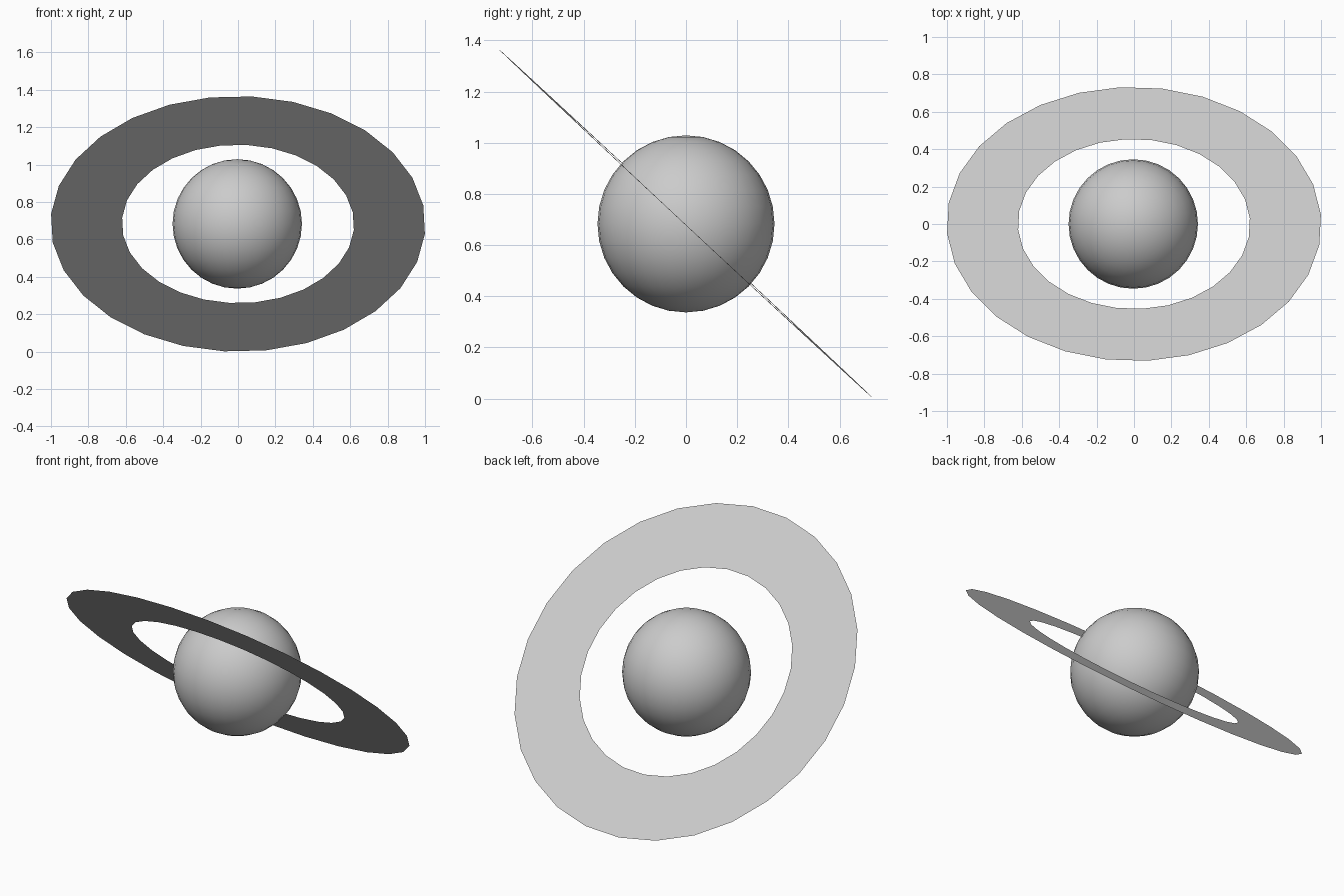
import bpy, bmesh, math

if "Cube" in bpy.data.objects:
    bpy.data.objects.remove(bpy.data.objects["Cube"])

CENTRE_Z = 0.683
SIDES = 28

# planet: smooth globe
bpy.ops.mesh.primitive_uv_sphere_add(segments=32, ring_count=16, radius=0.346,
                                     location=(-0.004, 0, CENTRE_Z))
planet = bpy.context.object
planet.name = "planet"
bpy.ops.object.shade_smooth()

# ring: flat single-sheet band, tilted down towards the back
bm = bmesh.new()


def loop(radius, phase=math.radians(4)):
    return [bm.verts.new((radius * math.cos(phase + i * math.tau / SIDES),
                          radius * math.sin(phase + i * math.tau / SIDES), 0))
            for i in range(SIDES)]


inner, outer = loop(0.621), loop(1.002)
for i in range(SIDES):
    j = (i + 1) % SIDES
    bm.faces.new((inner[i], outer[i], outer[j], inner[j]))
mesh = bpy.data.meshes.new("ring")
bm.to_mesh(mesh)
bm.free()
ring = bpy.data.objects.new("ring", mesh)
ring.location = (0, 0, CENTRE_Z)
ring.rotation_euler = (math.radians(-43), 0.006, 0)
bpy.context.collection.objects.link(ring)
